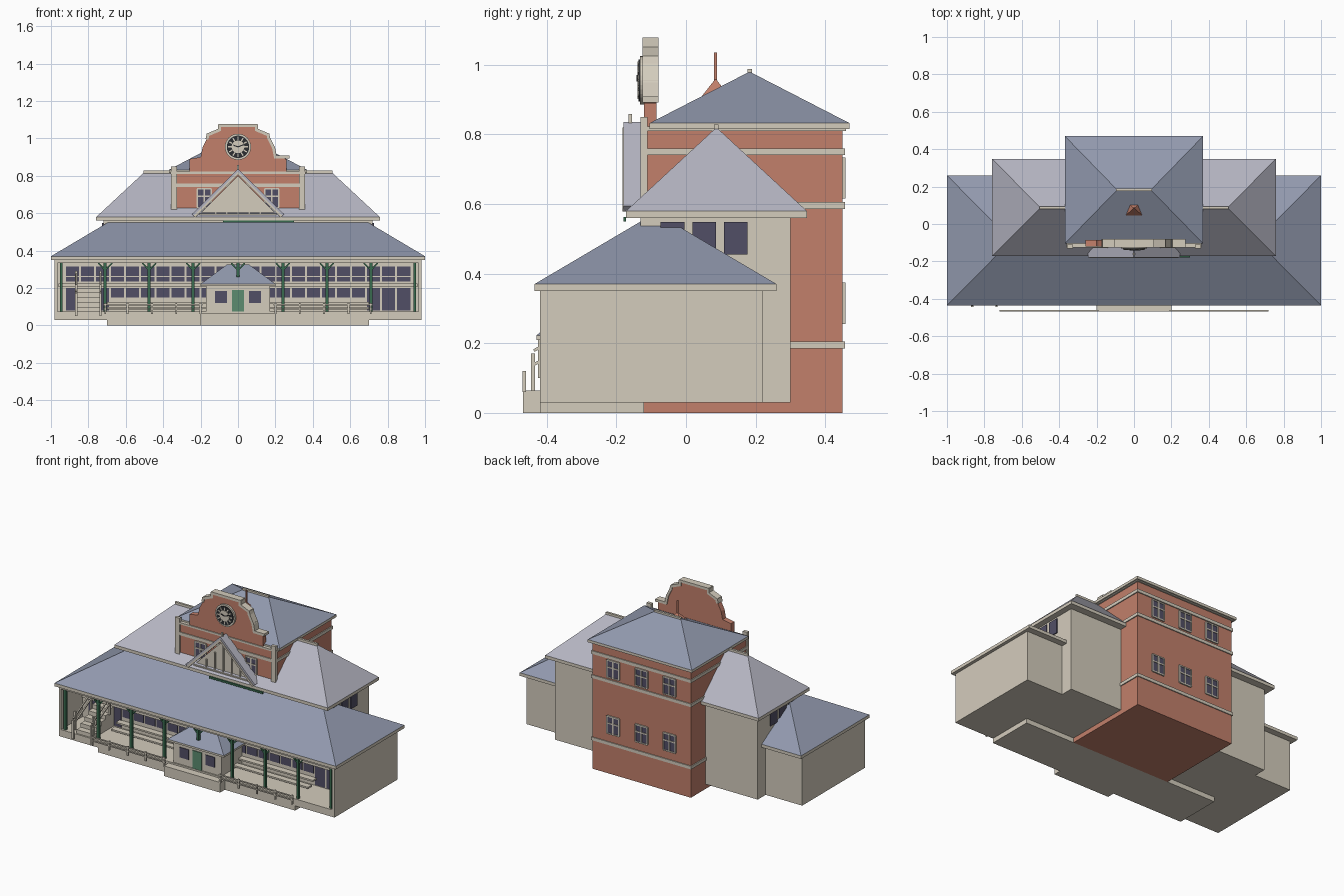
import bpy, bmesh, math
from mathutils import Vector, Matrix

if "Cube" in bpy.data.objects:
    bpy.data.objects.remove(bpy.data.objects["Cube"], do_unlink=True)


def material(name, *srgb):
    col = [((c + 0.055) / 1.055) ** 2.4 for c in srgb] + [1]
    m = bpy.data.materials.new(name)
    m.use_nodes = True
    m.diffuse_color = col
    m.node_tree.nodes["Principled BSDF"].inputs["Base Color"].default_value = col
    return m


STONE = material("cream stone", .83, .80, .74)
BRICK = material("red brick", .76, .50, .42)
SLATE = material("blue slate", .57, .60, .68)
TIN = material("pale grey roof", .71, .71, .76)
GLASS = material("dark window", .32, .31, .40)
POST = material("dark green", .22, .42, .31)
DOOR = material("door green", .36, .55, .44)
INK = material("clock black", .17, .18, .19)


def finish(name, bm, mat):
    bmesh.ops.recalc_face_normals(bm, faces=bm.faces[:])
    me = bpy.data.meshes.new(name)
    bm.to_mesh(me)
    bm.free()
    me.materials.append(mat)
    ob = bpy.data.objects.new(name, me)
    bpy.context.collection.objects.link(ob)
    return ob


def add_box(bm, x0, x1, y0, y1, z0, z1):
    m = Matrix.Translation(((x0 + x1) / 2, (y0 + y1) / 2, (z0 + z1) / 2))
    bmesh.ops.create_cube(bm, size=1, matrix=m @ Matrix.Diagonal((x1 - x0, y1 - y0, z1 - z0, 1)))


def boxes(name, mat, *bounds):
    bm = bmesh.new()
    for b in bounds:
        add_box(bm, *b)
    return finish(name, bm, mat)


def hip(name, mat, hx, y0, y1, z0, z1, ridge):
    bm = bmesh.new()
    yc = (y0 + y1) / 2
    a, b, c, d = [bm.verts.new((x, y, z0)) for x, y in ((-hx, y0), (hx, y0), (hx, y1), (-hx, y1))]
    l, r = [bm.verts.new((x, yc, z1)) for x in (-ridge, ridge)]
    for f in ((a, b, r, l), (c, d, l, r), (b, c, r), (d, a, l), (d, c, b, a)):
        bm.faces.new(f)
    return finish(name, bm, mat)


def prism(name, mat, pts, y0, y1):
    bm = bmesh.new()
    f = bm.faces.new([bm.verts.new((x, y0, z)) for x, z in pts])
    ext = bmesh.ops.extrude_face_region(bm, geom=[f])
    bmesh.ops.translate(bm, vec=(0, y1 - y0, 0), verts=[v for v in ext["geom"] if isinstance(v, bmesh.types.BMVert)])
    return finish(name, bm, mat)


def bars(name, mat, segments, width, depth):
    # square bars between pairs of points, depth measured along y
    bm = bmesh.new()
    for p, q in segments:
        p, q = Vector(p), Vector(q)
        d = q - p
        side = Vector((0, 1, 0)) if abs(d.normalized().y) < 0.9 else Vector((1, 0, 0))
        up = d.cross(side).normalized()
        rot = Matrix((d.normalized(), up.cross(d).normalized(), up)).transposed().to_4x4()
        bmesh.ops.create_cube(bm, size=1, matrix=Matrix.Translation((p + q) / 2) @ rot
                              @ Matrix.Diagonal((d.length + width * .6, depth, width, 1)))
    return finish(name, bm, mat)


def disc(name, mat, r, y0, y1, z, seg=32):
    pts = [(r * math.cos(math.tau * i / seg), z + r * math.sin(math.tau * i / seg)) for i in range(seg)]
    return prism(name, mat, pts, y0, y1)


def windows(name, spots, w, z0, z1, y, out):
    # glass plates with cream frame bars on a wall facing along y
    lo, hi = sorted((y, y + out * .004))
    fl, fh = sorted((y, y + out * .008))
    boxes(name + "_glass", GLASS, *[(x - w, x + w, lo, hi, z0, z1) for x in spots])
    t, zm = .004, z0 + (z1 - z0) * .6
    frame = []
    for x in spots:
        frame += [(x + s - t, x + s + t, fl, fh, z0, z1) for s in (-w, 0, w)]
        frame += [(x - w, x + w, fl, fh, z - t, z + t) for z in (z0, zm, z1)]
    boxes(name + "_frames", STONE, *frame)


# brick tower with stone bands and hipped roof
boxes("tower", BRICK, (-.35, .35, -.12, .45, 0, .82))
boxes("tower_bands", STONE, *[(-.356, .356, -.126, .456, z, z + .02) for z in (.185, .585, .74)],
      (-.36, .36, -.126, .46, .81, .822))
boxes("tower_eave", STONE, (-.37, .37, -.105, .47, .815, .832))
hip("tower_roof", SLATE, .37, -.105, .47, .832, .98, .09)
boxes("tower_ridge", STONE, (-.095, .095, .176, .19, .974, .988))
boxes("tower_pilasters", STONE, *[(s * .342 - .016, s * .342 + .016, -.13, -.11, .6, .85) for s in (-1, 1)])
for row, z in (("lower", .26), ("upper", .62)):
    windows("back_" + row, (-.2, 0, .2), .043, z, z + .11, .45, 1)
windows("tower_front", (-.18, .18), .038, .63, .73, -.12, -1)

# small brick spire behind the parapet
hip("spire", BRICK, .06, .03, .14, .89, .96, .002)
boxes("spire_needle", BRICK, (-.004, .004, .081, .089, .95, 1.035))

# shaped parapet, with coping along its edge
half = [(.26, .82), (.26, .89), (.2, .9), (.19, .95), (.165, 1.0), (.16, 1.02), (.1, 1.045), (.1, 1.07)]
prism("parapet", BRICK, half + [(-x, z) for x, z in reversed(half)], -.12, -.085)
edge = [(.27, .9)] + half[2:]
left = [(-x, z) for x, z in reversed(half[4:])]
line = [(x, -.102, z) for x, z in edge + left]
bars("coping", STONE, list(zip(line, line[1:])), .016, .045)

# clock
ZC = .955
disc("clock_rim", STONE, .07, -.132, -.11, ZC)
disc("clock_dial", INK, .06, -.136, -.12, ZC)
disc("clock_centre", STONE, .034, -.139, -.12, ZC)
ticks = []
for i in range(12):
    a = math.tau * i / 12
    ticks.append([(r * math.cos(a), -.137, ZC + r * math.sin(a)) for r in (.038, .052)])
bars("clock_ticks", STONE, ticks, .007, .004)
bars("clock_hands", INK, [((0, -.14, ZC), (.032, -.14, ZC + .012)), ((0, -.14, ZC), (-.022, -.14, ZC + .008))],
     .006, .004)

# middle block with its hipped roof
boxes("middle_block", STONE, (-.72, .72, -.13, .3, .03, .57))
boxes("middle_eave", STONE, (-.758, .758, -.172, .347, .56, .58))
hip("middle_roof", TIN, .758, -.172, .347, .58, .82, .5)
boxes("middle_ridge", STONE, (-.505, .505, .08, .094, .812, .828))
for s in (-1, 1):
    boxes("middle_side_windows", GLASS,
          *[(s * .722 - .004, s * .722 + .004, y, y + .068, .455, .548) for y in (-.073, .018, .109)])
boxes("name_board", POST, (-.08, .3, -.18, -.172, .55, .562))

# front gable on the middle roof
prism("gable_panel", STONE, [(-.22, .58), (.22, .58), (0, .8)], -.145, -.1)
boxes("gable_battens", STONE, *[(x - .004, x + .004, -.152, -.14, .58, .77 - abs(x)) for x in (-.12, -.06, 0, .06, .12)])
bars("gable_tie", STONE, [((-.2, -.15, .59), (.2, -.15, .59))], .016, .02)
bars("gable_roof", TIN, [((s * .235, -.15, .592), (0, -.15, .824)) for s in (-1, 1)], .02, .06)
bars("gable_bargeboards", STONE, [((s * .23, -.178, .585), (0, -.178, .813)) for s in (-1, 1)], .012, .01)
boxes("gable_finial", STONE, (-.005, .005, -.165, -.155, .82, .858))

# low block with open porch
BACK = -.2
boxes("low_block", STONE, (-.98, .98, BACK, .22, .03, .35))
boxes("porch_floor", STONE, (-.98, .98, -.42, BACK, .03, .075))
boxes("porch_ends", STONE, *[(s * .972 - .008, s * .972 + .008, -.42, BACK, .03, .35) for s in (-1, 1)])
boxes("porch_beam", STONE, (-.98, .98, -.42, -.4, .335, .35))
boxes("low_eave", STONE, (-1, 1, -.435, .26, .35, .37))
hip("low_roof", SLATE, 1, -.435, .26, .37, .575, .655)
boxes("platform", STONE, (-.7, .7, -.42, -.12, 0, .03))

# windows along the porch wall
cols = [-.885 + i * .0805 for i in range(23)]
panes = []
for x in cols:
    panes += [(x - .035, x + .035, BACK - .004, BACK, a, b) for a, b in ((.235, .258), (.264, .315))]
    panes.append((x - .035, x + .035, BACK - .004, BACK, .08 if abs(x) > .72 else .15, .2))
boxes("porch_windows", GLASS, *panes)
boxes("porch_wall_rail", STONE, (-.96, .96, BACK - .015, BACK, .205, .225))
boxes("porch_benches", STONE, (-.7, .7, -.24, BACK, .115, .125), (-.7, .7, -.29, -.25, .09, .1))

# green porch posts with brackets
xs = [-.945, -.71, -.475, -.24, .24, .475, .71, .945]
boxes("porch_posts", POST, *[(x - .008, x + .008, -.41, -.394, .075, .338) for x in xs],
      (-.008, .008, -.41, -.394, .26, .338))
arms = []
for x in xs[1:-1] + [0]:
    arms += [((x, -.402, .295), (x + s * .035, -.402, .332)) for s in (-1, 1)]
bars("post_brackets", POST, arms, .008, .008)

# entrance booth with its base
boxes("booth_base", STONE, (-.2, .2, -.468, -.4, 0, .065))
boxes("booth", STONE, (-.17, .17, -.412, BACK, .065, .215))
boxes("booth_eave", STONE, (-.2, .2, -.43, BACK, .21, .222))
hip("booth_roof", SLATE, .2, -.43, BACK, .222, .325, .06)
boxes("booth_door", DOOR, (-.032, .032, -.417, -.41, .07, .19))
boxes("booth_windows", GLASS, *[(s * .092 - .032, s * .092 + .032, -.416, -.41, .12, .185) for s in (-1, 1)])

# front railing
rail = []
for s in (-1, 1):
    a, b = sorted((s * .19, s * .718))
    rail += [(a, b, -.468, -.46, z, z + .007) for z in (.085, .108)]
    rail += [(s * x - .005, s * x + .005, -.469, -.459, .06, .12) for x in (.2, .33, .46, .59, .71)]
boxes("front_railing", STONE, *rail)

# steps with handrails at the porch end
boxes("side_steps", STONE, *[(-.86, -.74, -.41 + i * .04, BACK, .075, .1 + i * .025) for i in range(5)])
boxes("stair_posts", STONE, *[(x - .006, x + .006, y, y + .012, z, z + .12)
      for x in (-.865, -.735) for y, z in ((-.445, .05), (-.425, .1), (-.26, .17))])
bars("stair_rails", STONE, [((x, -.435, z), (x, -.25, z + .1)) for x in (-.865, -.735) for z in (.14, .18)], .008, .008)
